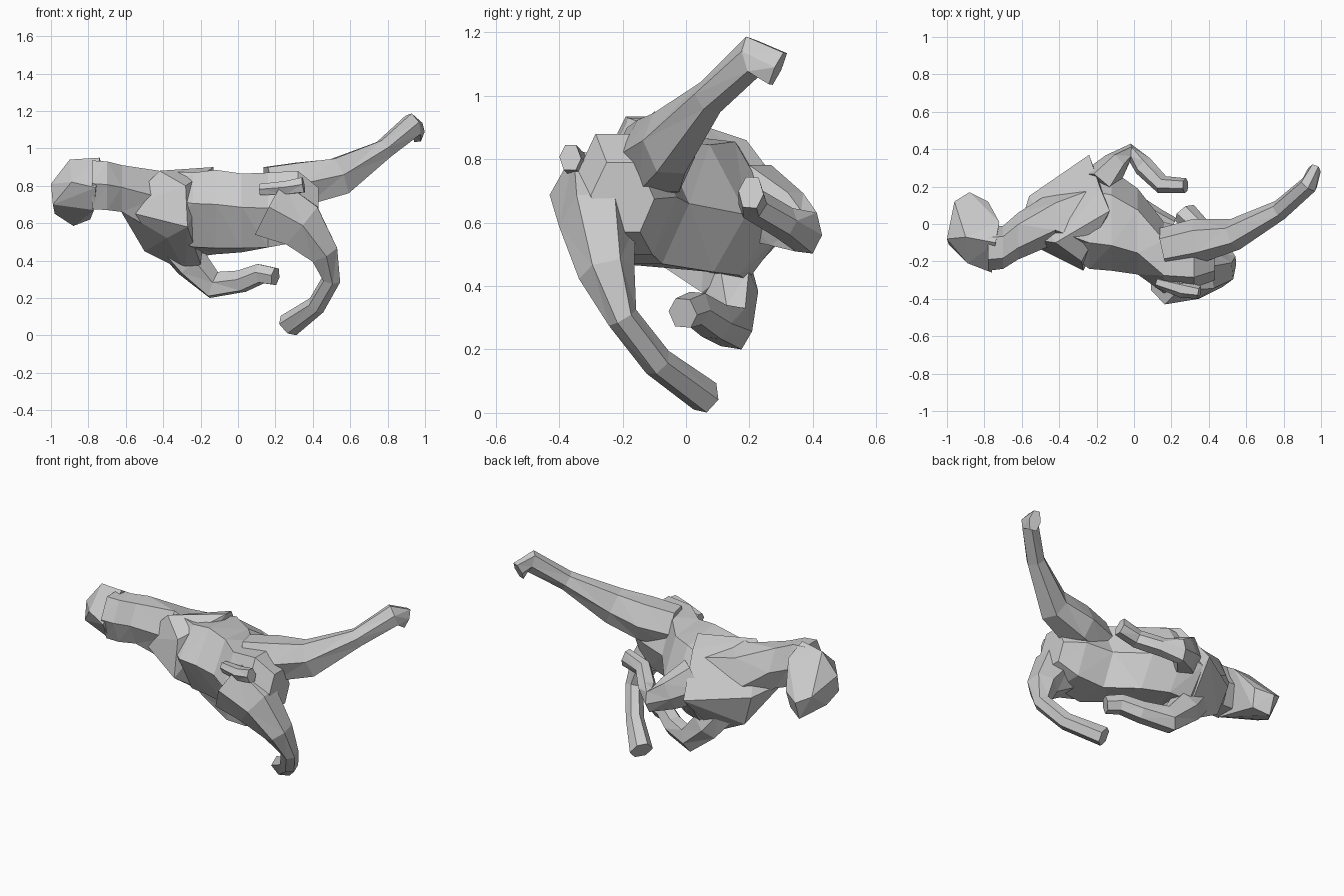
import bpy
import bmesh
from mathutils import Vector

cube = bpy.data.objects.get("Cube")
if cube:
    bpy.data.objects.remove(cube, do_unlink=True)

grey = bpy.data.materials.new("plain_grey")
grey.use_nodes = True
colour = (0.6, 0.6, 0.6, 1)
grey.diffuse_color = colour
grey.node_tree.nodes["Principled BSDF"].inputs["Base Color"].default_value = colour

# Six-sided cross-section shared by the body and limbs
SECTION = [(1, 0.05), (0.5, 1), (-0.5, 1), (-1, -0.05), (-0.55, -1), (0.55, -1)]


def finish(name, bm):
    """Turn the mesh being built into a flat-shaded grey object."""
    bmesh.ops.triangulate(bm, faces=bm.faces[:])
    bmesh.ops.recalc_face_normals(bm, faces=bm.faces[:])
    mesh = bpy.data.meshes.new(name)
    bm.to_mesh(mesh)
    bm.free()
    mesh.materials.append(grey)
    obj = bpy.data.objects.new(name, mesh)
    bpy.context.collection.objects.link(obj)


def hull(name, points):
    """Wrap a few corner points in a faceted convex skin."""
    bm = bmesh.new()
    verts = [bm.verts.new(p) for p in points]
    result = bmesh.ops.convex_hull(bm, input=verts)
    loose = {v for v in result["geom_interior"] if isinstance(v, bmesh.types.BMVert)}
    bmesh.ops.delete(bm, geom=list(loose), context="VERTS")
    finish(name, bm)


def loft(name, rings, axis=None):
    """Skin faceted rings of (x, y, z, half width, half height, optional side tilt)."""
    bm = bmesh.new()
    centres = [Vector(r[:3]) for r in rings]
    side = None
    loops = []
    for i, ring in enumerate(rings):
        before, after = centres[max(i - 1, 0)], centres[min(i + 1, len(rings) - 1)]
        along = Vector(axis) if axis else (after - before).normalized()
        if side is None:
            side = along.cross(Vector((0, 0, 1))).normalized()
        else:
            side = (side - along * side.dot(along)).normalized()
        up = side.cross(along)
        tilt = ring[5] if len(ring) > 5 else 0
        loops.append([bm.verts.new(centres[i] + side * u * ring[3] + up * (v * ring[4] + u * tilt))
                      for u, v in SECTION])
    count = len(SECTION)
    for a, b in zip(loops, loops[1:]):
        for k in range(count):
            n = (k + 1) % count
            bm.faces.new((a[k], a[n], b[n], b[k]))
    bm.faces.new(loops[0])
    bm.faces.new(loops[-1])
    finish(name, bm)


# Head with its muzzle turned back and down
hull("head", [
    (-1, -.08, .81), (-.99, -.11, .7), (-.98, 0, .65), (-.88, .13, .585),
    (-.79, .09, .62), (-.96, .12, .74), (-.88, .17, .7), (-.78, .12, .73),
    (-.72, .01, .88), (-.9, -.07, .94), (-.74, -.1, .95), (-.76, -.26, .79),
    (-.89, -.21, .82), (-.77, -.18, .67),
])

# Neck, trunk and hips in one skin
loft("body", [
    (-.78, -.13, .805, .12, .13),
    (-.7, -.125, .8, .115, .13),
    (-.62, -.065, .785, .125, .125),
    (-.42, .04, .69, .145, .17, .04),
    (-.24, .04, .645, .28, .2, .05),
    (-.12, .02, .66, .27, .21, .03),
    (.02, -.04, .655, .23, .2, .02),
    (.16, -.18, .67, .19, .2),
    (.32, -.2, .69, .17, .19),
    (.43, -.2, .68, .1, .11),
], axis=(1, 0, 0))

# Deep angular chest and shoulder
hull("chest", [
    (-.42, -.1, .88), (-.13, .07, .9), (-.18, .19, .86), (-.56, .15, .64),
    (-.24, .37, .62), (-.28, .11, .34), (-.5, .13, .45), (-.63, -.07, .67),
    (-.38, -.11, .52), (-.2, .05, .38), (-.27, -.25, .58), (-.28, -.2, .8),
])

# Foreleg tucked beneath the chest
loft("lower_foreleg", [
    (-.34, .12, .5, .08, .09),
    (-.25, .14, .39, .09, .085),
    (-.13, .15, .27, .06, .07),
    (.02, .09, .29, .06, .055),
    (.12, .03, .33, .055, .05),
    (.2, -.01, .315, .05, .045),
])

# Foreleg bent out at the back
loft("upper_foreleg", [
    (-.2, .2, .67, .11, .12),
    (-.1, .32, .61, .07, .09),
    (-.02, .38, .57, .05, .065),
    (.05, .31, .6, .055, .045),
    (.15, .21, .66, .05, .045),
    (.275, .205, .695, .04, .05),
])

# Hind leg stretched upward
loft("raised_hind_leg", [
    (.16, -.13, .79, .11, .11),
    (.34, -.09, .81, .12, .115),
    (.54, -.055, .85, .085, .1),
    (.78, .075, .995, .055, .05),
    (.935, .21, 1.125, .05, .06),
    (.965, .29, 1.085, .035, .055),
])

# Hind leg curled beneath the hips
loft("curled_hind_leg", [
    (.17, -.27, .68, .16, .16),
    (.34, -.28, .59, .12, .13),
    (.46, -.25, .44, .09, .075),
    (.5, -.2, .3, .05, .045),
    (.42, -.09, .16, .05, .045),
    (.27, .06, .052, .055, .06),
])

# Short tail lying over the hip
loft("tail", [
    (.12, -.31, .78, .03, .03),
    (.26, -.35, .79, .045, .035),
    (.35, -.365, .805, .035, .04),
])
